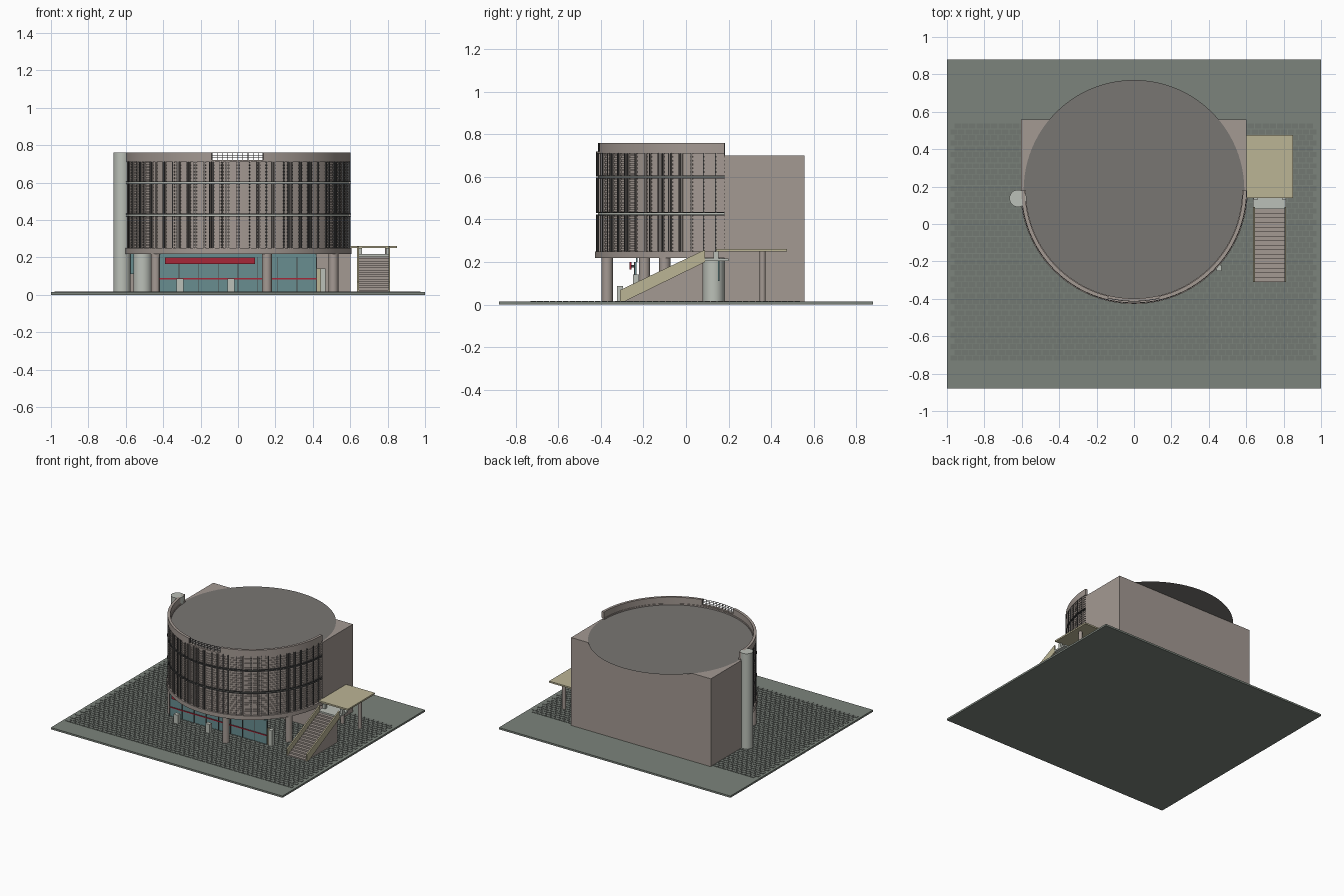
import bpy, bmesh, random
from math import sin, cos, radians, degrees, acos
from mathutils import Matrix, Vector

if "Cube" in bpy.data.objects:
    bpy.data.objects.remove(bpy.data.objects["Cube"])

random.seed(4)
CY = 0.18  # centre of the drum in y


def mat(name, r, g, b):
    m = bpy.data.materials.new(name)
    m.diffuse_color = (r, g, b, 1)
    m.use_nodes = True
    m.node_tree.nodes["Principled BSDF"].inputs["Base Color"].default_value = m.diffuse_color
    return m


TAUPE = mat("taupe", .37, .32, .29)
DARK = mat("dark_metal", .06, .06, .06)
ROOF = mat("roof_grey", .19, .18, .17)
PAVE = mat("paving", .20, .23, .20)
TILE = mat("paver", .17, .19, .17)
GLASS = mat("glass", .14, .27, .28)
RED = mat("red", .38, .02, .04)
CREAM = mat("cream", .50, .46, .30)
PALE = mat("pale_grey", .50, .53, .48)


def finish(bm, name, m, smooth=False):
    bmesh.ops.recalc_face_normals(bm, faces=bm.faces)
    me = bpy.data.meshes.new(name)
    bm.to_mesh(me)
    bm.free()
    ob = bpy.data.objects.new(name, me)
    bpy.context.collection.objects.link(ob)
    me.materials.append(m)
    if smooth:
        bpy.ops.object.select_all(action='DESELECT')
        ob.select_set(True)
        bpy.context.view_layer.objects.active = ob
        bpy.ops.object.shade_smooth_by_angle(angle=radians(30))
    return ob


def add_box(bm, x0, x1, y0, y1, z0, z1):
    M = Matrix.Translation(((x0 + x1) / 2, (y0 + y1) / 2, (z0 + z1) / 2))
    bmesh.ops.create_cube(bm, size=1, matrix=M @ Matrix.Diagonal((x1 - x0, y1 - y0, z1 - z0, 1)))


def boxes(name, m, *dims):
    bm = bmesh.new()
    for d in dims:
        add_box(bm, *d)
    return finish(bm, name, m)


def cyl(name, m, x, y, r, z0, z1):
    bm = bmesh.new()
    bmesh.ops.create_cone(bm, cap_ends=True, segments=32, radius1=r, radius2=r, depth=z1 - z0,
                          matrix=Matrix.Translation((x, y, (z0 + z1) / 2)))
    return finish(bm, name, m, True)


def add_arc(bm, r0, r1, z0, z1, a0=180, a1=360, step=2.5):
    n = max(1, round((a1 - a0) / step))
    rings = []
    for i in range(n + 1):
        a = radians(a0 + (a1 - a0) * i / n)
        rings.append([bm.verts.new((r * cos(a), CY + r * sin(a), z))
                      for r, z in ((r0, z0), (r1, z0), (r1, z1), (r0, z1))])
    for p, q in zip(rings, rings[1:]):
        for k in range(4):
            bm.faces.new((p[k], p[k - 1], q[k - 1], q[k]))
    bm.faces.new(rings[0])
    bm.faces.new(rings[-1])


def arcs(name, m, *items):
    bm = bmesh.new()
    for it in items:
        add_arc(bm, *it)
    return finish(bm, name, m, True)


def prism(name, m, pts, x0, x1):
    bm = bmesh.new()
    f = bm.faces.new([bm.verts.new((x0, y, z)) for y, z in pts])
    ext = bmesh.ops.extrude_face_region(bm, geom=[f])["geom"]
    bmesh.ops.translate(bm, vec=Vector((x1 - x0, 0, 0)),
                        verts=[v for v in ext if isinstance(v, bmesh.types.BMVert)])
    return finish(bm, name, m)


# Ground slab and running-bond pavers
G = 0.014
boxes("ground", PAVE, (-1, 1, -.88, .88, 0, G))
bm = bmesh.new()
nx, ny = 50, 42
dx, dy = 1.96 / nx, 1.27 / ny
for j in range(ny):
    for i in range(nx - j % 2):
        x = -.98 + dx * (i + .5 * (j % 2))
        y = -.73 + dy * j
        add_box(bm, x, x + dx * .9, y, y + dy * .88, G - .002, G + .003)
finish(bm, "pavers", TILE)

# Rear block and overhanging flat roof disc
boxes("rear_block", TAUPE, (-.605, .602, CY, .558, G, .70))
bm = bmesh.new()
bmesh.ops.create_circle(bm, cap_ends=True, segments=96, radius=.59,
                        matrix=Matrix.Translation((0, CY, .702)))
finish(bm, "roof_disc", ROOF)

# Drum: soffit, base ring, screen tiers and ledges
arcs("soffit", TAUPE, (.002, .59, .235, .245))
arcs("base_ring", TAUPE, (.575, .608, .218, .25))
tiers = [(.25, .418), (.434, .592), (.606, .712)]
arcs("drum_wall", TAUPE, *[(.578, .592, a, b) for a, b in tiers])
arcs("tier_ledges", DARK, (.575, .604, .418, .422), (.575, .604, .430, .434),
     (.575, .604, .592, .596), (.575, .604, .602, .606))
arcs("ledge_core", PALE, (.578, .594, .422, .430), (.578, .594, .596, .602))
slats = []
for a, b in tiers:
    n = round((b - a) / .017)
    slats += [(.590, .597, a + (b - a) * (i + .2) / n, a + (b - a) * (i + .75) / n)
              for i in range(n)]
arcs("screen_slats", TAUPE, *slats)

# Irregular vertical fins in front of the screen
light, dark = [], []
ang = 181.0
while ang < 359:
    cluster = random.choice((1, 1, 2, 3))
    for a, b in tiers:
        for k in range(cluster):
            t = ang + k * 1.1
            dark.append((.59, .6035, a, b, t, t + .35))
            light.append((.59, .601, a, b, t + .4, t + .8))
    ang += cluster * 1.1 + random.uniform(1.0, 5.0)
arcs("dark_fins", DARK, *dark)
arcs("light_fins", TAUPE, *light)

# Parapet with a railed opening at the front
g0, g1 = 360 - degrees(acos(-.14 / .6)), 360 - degrees(acos(.135 / .6))
arcs("parapet", TAUPE, (.582, .602, .71, .76, 180, g0), (.582, .602, .71, .76, g1, 360),
     (.582, .602, .71, .72, g0, g1))
rails = [(.591, .594, z, z + .003, g0, g1) for z in (.732, .745, .757)]
rails += [(.591, .594, .72, .757, g0 + (g1 - g0) * i / 10, g0 + (g1 - g0) * i / 10 + .25)
          for i in range(11)]
arcs("roof_railing", DARK, *rails)

# Round stair tower and lower round shaft on the left
cyl("round_tower", PALE, -.62, .137, .046, G, .76)
cyl("round_shaft", PALE, -.51, .13, .05, G, .236)

# Ground-floor columns under the drum edge
for i, (x, y) in enumerate(((-.44, -.195), (.155, -.37), (.51, -.10))):
    cyl(f"column_{i}", TAUPE, x, y, .026, G, .22)

# Shopfront glazing with mullions, red stripe and blank sign board
boxes("shopfront_glass", GLASS, (-.42, .42, -.240, -.232, G, .20),
      (-.59, -.43, .15, .158, .11, .22))
boxes("shopfront_header", GLASS, (-.42, .42, -.236, -.228, .20, .236))
boxes("mullions", DARK, *[(-.42 + .105 * i - .002, -.418 + .105 * i, -.245, -.24, G, .20)
                          for i in range(9)])
boxes("red_stripe", RED, (-.42, .42, -.246, -.24, .083, .09))
boxes("sign_board", RED, (-.39, .09, -.265, -.255, .165, .20))
boxes("sign_brackets", DARK, (-.30, -.29, -.256, -.24, .175, .185),
      (0, .01, -.256, -.24, .175, .185))
boxes("entrance_panel", CREAM, (.415, .44, -.24, -.225, G, .14))
boxes("entrance_pier", PALE, (.44, .468, -.25, -.22, G, .14))
boxes("forecourt_boxes", PALE, *[(x - .018, x + .018, -.325, -.295, G, .087)
                                 for x in (-.31, -.037)])

# Outdoor stair: solid steps between sloping cream parapets
N, y0, y1, top = 16, -.31, .08, .205
pts = [(y1, G), (y0, G)]
for i in range(N):
    z = G + (top - G) * (i + 1) / N
    pts += [(y0 + (y1 - y0) * i / N, z), (y0 + (y1 - y0) * (i + 1) / N, z)]
prism("steps", TAUPE, pts, .645, .805)
side = [(y0, G), (y0 + .02, G), (y1 + .01, .20), (y1 + .01, .258), (y0, .068)]
for n, x in (("left", .636), ("right", .804)):
    prism(f"stair_parapet_{n}", CREAM, side, x, x + .010)

# Landing and cream canopy deck on posts
boxes("landing", PALE, (.635, .812, .08, .20, .205, .217))
boxes("landing_posts", PALE, (.64, .662, .13, .152, .217, .25), (.79, .812, .13, .152, .217, .25))
boxes("canopy", CREAM, (.60, .85, .14, .475, .25, .262))
for n, x in (("left", .65), ("right", .80)):
    cyl(f"canopy_post_{n}", TAUPE, x, .36, .014, G, .25)
